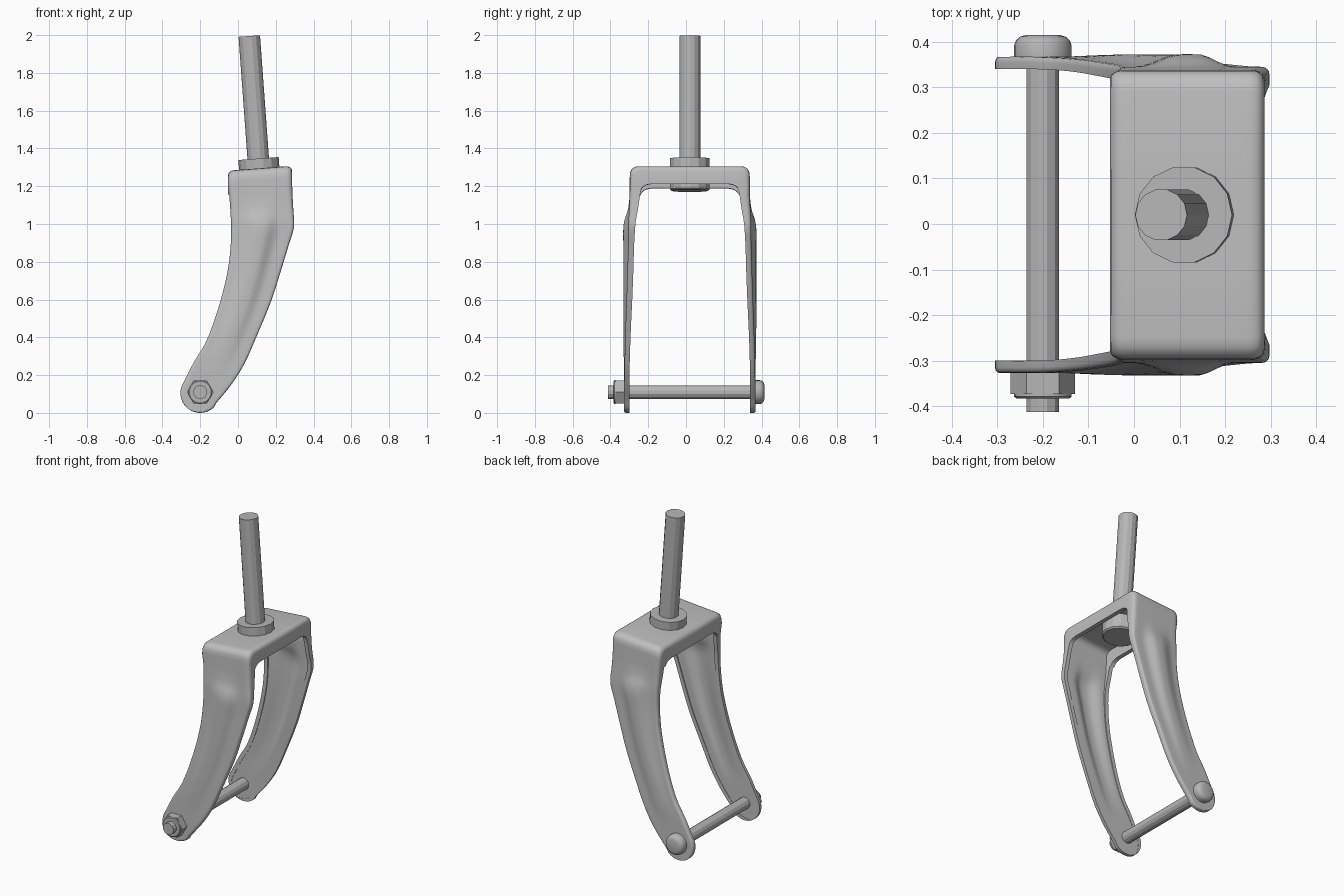
import bpy, bmesh, math
from mathutils import Vector

cube = bpy.data.objects.get("Cube")
if cube:
    bpy.data.objects.remove(cube, do_unlink=True)

MID_Y = 0.02      # symmetry plane of the fork
PLATE = 0.025     # sheet thickness


def material(name, value):
    m = bpy.data.materials.new(name)
    m.use_nodes = True
    color = (value, value, value, 1)
    m.diffuse_color = color
    m.node_tree.nodes["Principled BSDF"].inputs["Base Color"].default_value = color
    return m


steel = material("grey steel", 0.52)
hardware = material("darker grey steel", 0.47)


def finish(name, bm, mat, angle):
    bmesh.ops.recalc_face_normals(bm, faces=bm.faces)
    mesh = bpy.data.meshes.new(name)
    bm.to_mesh(mesh)
    bm.free()
    mesh.materials.append(mat)
    ob = bpy.data.objects.new(name, mesh)
    bpy.context.collection.objects.link(ob)
    bpy.ops.object.select_all(action='DESELECT')
    ob.select_set(True)
    bpy.context.view_layer.objects.active = ob
    bpy.ops.object.shade_smooth_by_angle(angle=math.radians(angle))
    return ob


def loft(bm, rings):
    loops = [[bm.verts.new(p) for p in ring] for ring in rings]
    n = len(loops[0])
    for a, b in zip(loops, loops[1:]):
        for i in range(n):
            j = (i + 1) % n
            bm.faces.new((a[i], a[j], b[j], b[i]))
    bm.faces.new(loops[0])
    bm.faces.new(loops[-1])


def turned(name, origin, axis, profile, sides, mat, angle=20, spin=0.0):
    """Turned part: profile is (distance along axis, radius)."""
    axis = Vector(axis).normalized()
    side = Vector((1, 0, 0))
    side = (side - axis * side.dot(axis)).normalized()
    other = axis.cross(side)
    turn = [2 * math.pi * (k + spin) / sides for k in range(sides)]
    rings = [[Vector(origin) + axis * d + (side * math.cos(a) + other * math.sin(a)) * r
              for a in turn] for d, r in profile]
    bm = bmesh.new()
    loft(bm, rings)
    return finish(name, bm, mat, angle)


def smooth(a, b, x):
    t = max(0, min(1, (x - a) / (b - a)))
    return t * t * (3 - 2 * t)


def section(back, front, depth, bulge):
    """Closed channel section: outer skin, folded flanges and inner skin."""
    across = front - back
    width = across.length
    across.normalize()
    f = max(depth.length, PLATE + 0.001)
    inward = depth.normalized()
    r = min(0.03, f * 0.45, width * 0.2)
    w = min(PLATE, width * 0.2)
    half = [(0, f), (0, r), (0.1 * r, 0.55 * r), (0.3 * r, 0.3 * r), (0.55 * r, 0.1 * r), (r, 0)]
    mid = []
    for k in range(1, 16):
        u = k / 16
        ridge = bulge * smooth(0.06, 0.42, u) * (1 - smooth(0.54, 0.8, u))
        mid.append((u, -ridge))
    lo, hi = r, width - r
    pts = half + [(lo + (hi - lo) * u, d) for u, d in mid]
    pts += [(width - u, d) for u, d in reversed(half)]
    lo, hi = w, width - w
    pts += [(hi, f), (hi, PLATE)]
    pts += [(lo + (hi - lo) * u, d + PLATE) for u, d in reversed(mid)]
    pts += [(lo, PLATE), (lo, f)]
    return [back + across * u + inward * d for u, d in pts]


# Leg stations: back x, back z, front x, front z, outer y, flange tip y, ridge
leg = [
    (-0.285, 0.168, -0.115, 0.052, 0.347, 0.320, 0),
    (-0.230, 0.275, -0.035, 0.150, 0.347, 0.320, 0),
    (-0.175, 0.365, 0.035, 0.262, 0.345, 0.318, 0.005),
    (-0.125, 0.490, 0.105, 0.420, 0.341, 0.313, 0.011),
    (-0.080, 0.640, 0.175, 0.590, 0.335, 0.305, 0.017),
    (-0.050, 0.780, 0.225, 0.745, 0.330, 0.299, 0.022),
    (-0.038, 0.900, 0.266, 0.880, 0.326, 0.295, 0.026),
    (-0.036, 0.980, 0.294, 0.970, 0.325, 0.290, 0.027),
    (-0.038, 1.030, 0.297, 1.020, 0.324, 0.285, 0.020),
    (-0.041, 1.080, 0.293, 1.075, 0.321, 0.275, 0.006),
    (-0.046, 1.150, 0.289, 1.150, 0.318, 0.264, 0),
]
# Crown stations: outer y, outer z, flange tip y, flange tip z
crown = [
    (0.318, 1.235, 0.257, 1.170), (0.316, 1.262, 0.252, 1.180),
    (0.307, 1.281, 0.243, 1.188), (0.290, 1.292, 0.230, 1.195),
    (0.270, 1.295, 0.205, 1.200), (0.100, 1.295, 0.100, 1.200),
]


def spline(rows, steps=3):
    out = []
    for i in range(len(rows) - 1):
        quad = [rows[max(i - 1, 0)], rows[i], rows[i + 1], rows[min(i + 2, len(rows) - 1)]]
        for s in range(steps):
            t = s / steps
            out.append([b + 0.5 * t * (c - a + t * (2 * a - 5 * b + 4 * c - d + t * (3 * (b - c) + d - a)))
                        for a, b, c, d in zip(*quad)])
    return out + [rows[-1]]


# Fork: one pressed channel running up a leg, over the crown and down again
stations = []
eye = Vector((-0.2, 0, 0.105))
along = Vector((0.56, 0, 0.83))
perp = Vector((-0.83, 0, 0.56))
for deg in (7, 18, 30, 42, 54, 66, 78):
    a = math.radians(deg)
    base = eye - along * (0.105 * math.cos(a)) + Vector((0, 0.347, 0))
    reach = perp * (0.105 * math.sin(a))
    stations.append((base + reach, base - reach, Vector((0, -0.027, 0)), 0))
for xb, zb, xf, zf, o, tip, ridge in spline(leg):
    stations.append((Vector((xb, o, zb)), Vector((xf, o, zf)), Vector((0, tip - o, 0)), ridge))
for o, z, tip, tz in crown:
    ends = [Vector((x, o, z + 0.075 * (x - 0.115))) for x in (-0.053, 0.286)]
    stations.append((ends[0], ends[1], Vector((0, tip - o, tz - z)), 0))

rings = [section(*s) for s in stations]
mirrored = [[Vector((p.x, -p.y, p.z)) for p in ring] for ring in reversed(rings)]
rings = [[p + Vector((0, MID_Y, 0)) for p in ring] for ring in rings + mirrored]
bm = bmesh.new()
loft(bm, rings)
finish("fork_crown_and_legs", bm, steel, 35)

# Steerer tube and the collar through the crown
tilt = (-0.073, 0, 1)
turned("steerer_tube", (0.109, MID_Y, 1.32), tilt, [(0, 0.057), (0.677, 0.057)], 14, hardware)
turned("crown_collar", (0.121, MID_Y, 1.176), tilt,
       [(0, 0.098), (0.008, 0.107), (0.171, 0.107)], 14, hardware)

# Axle bolt, domed head and flanged nut
hub = (-0.2, 0, 0.11)
turned("axle_bolt", hub, (0, 1, 0), [(-0.413, 0.037), (0.37, 0.037)], 12, hardware, spin=0.5)
turned("axle_head", hub, (0, 1, 0),
       [(0.366, 0.063), (0.392, 0.063), (0.403, 0.059), (0.411, 0.050), (0.415, 0.037)],
       24, hardware, 40)
turned("axle_nut", hub, (0, 1, 0), [(-0.373, 0.071), (-0.326, 0.071)], 6, hardware)
turned("nut_washer", hub, (0, 1, 0),
       [(-0.383, 0.058), (-0.379, 0.063), (-0.372, 0.063)], 24, hardware, 30)
